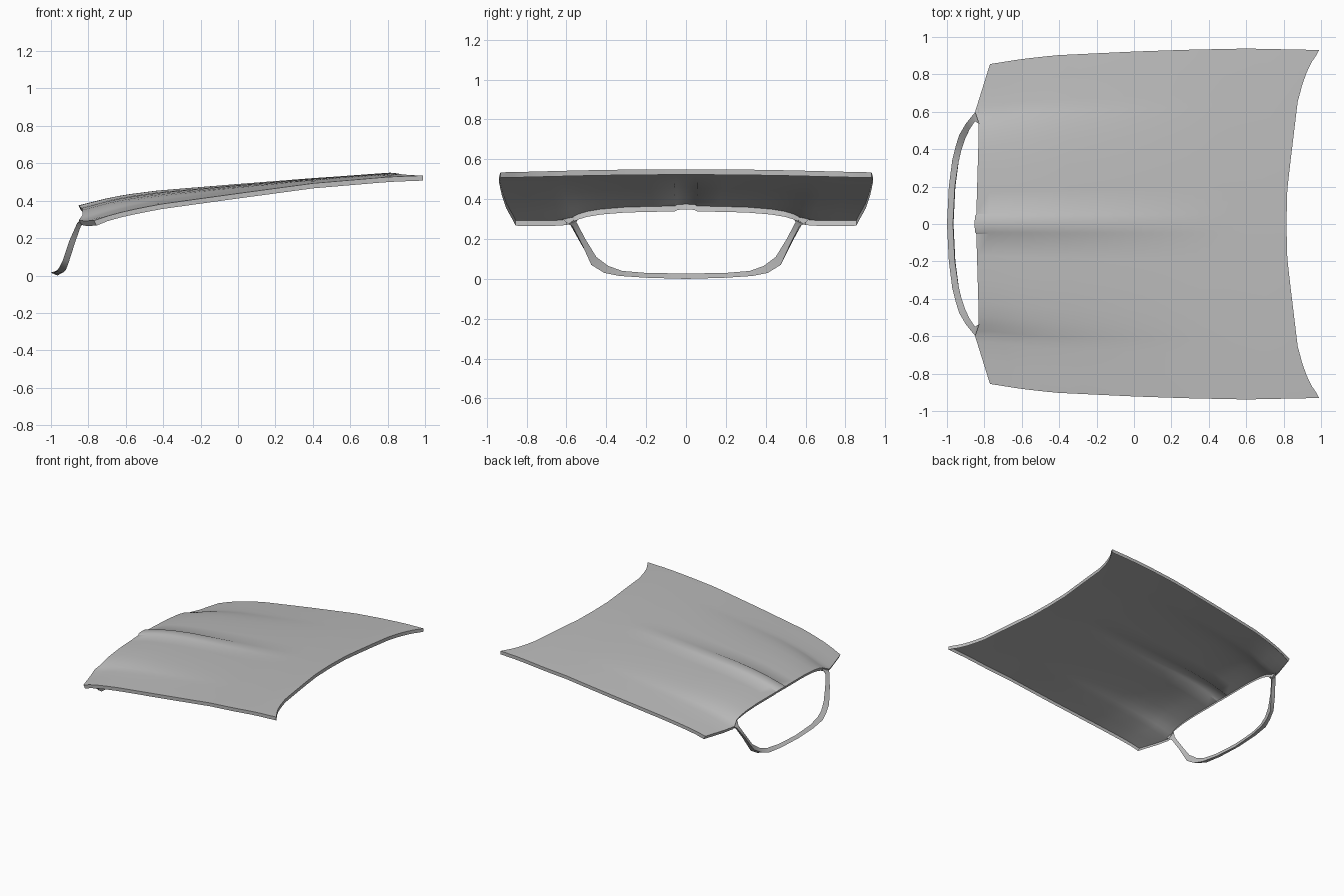
import bpy
import bmesh
import math

default = bpy.data.objects.get("Cube")
if default:
    bpy.data.objects.remove(default, do_unlink=True)


def make_material(name, value):
    material = bpy.data.materials.new(name)
    material.use_nodes = True
    colour = (value, value, value, 1)
    material.diffuse_color = colour
    material.node_tree.nodes["Principled BSDF"].inputs["Base Color"].default_value = colour
    return material


def interpolate(points, position):
    """Piecewise linear curve through (position, value) pairs."""
    if position <= points[0][0]:
        return points[0][1]
    for (start, low), (end, high) in zip(points, points[1:]):
        if position <= end:
            return low + (high - low) * (position - start) / (end - start)
    return points[-1][1]


def finish(bm, name, material, angle):
    mesh = bpy.data.meshes.new(name)
    bm.to_mesh(mesh)
    bm.free()
    part = bpy.data.objects.new(name, mesh)
    bpy.context.collection.objects.link(part)
    mesh.materials.append(material)
    bpy.ops.object.select_all(action="DESELECT")
    part.select_set(True)
    bpy.context.view_layer.objects.active = part
    bpy.ops.object.shade_smooth_by_angle(angle=math.radians(angle))
    return part


grey = make_material("primer grey", 0.5)

# Outline and section curves of the hood panel
front_edge = [(0, -0.853), (0.05, -0.85), (0.064, -0.843), (0.5, -0.832),
              (0.63, -0.83), (0.7, -0.85), (1, -0.77)]
rear_edge = [(0, 0.815), (0.21, 0.82), (0.7, 0.875), (0.84, 0.91),
             (0.93, 0.95), (0.97, 0.975), (1, 0.99)]
half_width = [(-0.77, 0.855), (-0.6, 0.882), (-0.42, 0.902), (0, 0.922),
              (0.3, 0.932), (0.6, 0.938), (1, 0.93)]
crown = [(-0.85, 0.366), (-0.7, 0.405), (-0.6, 0.425), (-0.43, 0.448),
         (0, 0.486), (0.4, 0.52), (0.81, 0.55), (1, 0.555)]
side_drop = [(-0.77, 0.093), (-0.6, 0.08), (-0.4, 0.067), (0, 0.047),
             (0.4, 0.027), (1, 0.02)]
shoulder = [(0, 0), (0.35, 0.1), (0.5, 0.22), (0.6, 0.38), (0.7, 0.74),
            (0.8, 0.87), (1, 1)]
columns = [0, 0.05, 0.064, 0.2, 0.35, 0.5, 0.58, 0.63, 0.67, 0.7,
           0.74, 0.8, 0.87, 0.93, 0.97, 1]
columns = [-c for c in reversed(columns[1:])] + columns
ROWS = 24
LIP = 0.027


def panel_point(across, along):
    t = abs(across)
    x_front, x_rear = interpolate(front_edge, t), interpolate(rear_edge, t)
    x = x_front + (x_rear - x_front) * along
    fade = min(1, max(0, (0.5 - x) / 1.3))
    section = fade * interpolate(shoulder, t) + (1 - fade) * t ** 2
    ridge = 0.009 * fade if t <= 0.05 else 0
    z = interpolate(crown, x) - interpolate(side_drop, x) * section + ridge
    return x, across * interpolate(half_width, x), z


# Hood panel with a folded lip around its border
bm = bmesh.new()
grid = [[bm.verts.new(panel_point(c, r / ROWS)) for c in columns]
        for r in range(ROWS + 1)]
for near, far in zip(grid, grid[1:]):
    for i in range(len(columns) - 1):
        bm.faces.new((near[i], far[i], far[i + 1], near[i + 1]))
front_verts = set(grid[0])
border = [e for e in bm.edges if e.is_boundary]
inset = {}
for edge in border:
    for vert in edge.verts:
        if vert not in inset:
            back = 0.014 if vert in front_verts else 0
            inset[vert] = bm.verts.new((vert.co.x + back, vert.co.y, vert.co.z - LIP))
for edge in border:
    a, b = edge.verts
    bm.faces.new((a, b, inset[b], inset[a]))
bmesh.ops.recalc_face_normals(bm, faces=bm.faces)
bm.normal_update()
if grid[ROWS // 2][5].normal.z < 0:
    bmesh.ops.reverse_faces(bm, faces=bm.faces)
finish(bm, "hood_panel", grey, 35)

# Grille surround: outer, inner and rear corner of each section, middle to top
half = [
    ((-1, 0, 0.015), (-0.968, 0, 0.027), (-0.965, 0, 0)),
    ((-0.99, 0.2, 0.015), (-0.958, 0.2, 0.03), (-0.955, 0.2, 0.006)),
    ((-0.972, 0.34, 0.02), (-0.94, 0.32, 0.04), (-0.937, 0.335, 0.015)),
    ((-0.955, 0.41, 0.045), (-0.925, 0.39, 0.065), (-0.92, 0.41, 0.03)),
    ((-0.935, 0.475, 0.085), (-0.905, 0.45, 0.11), (-0.905, 0.475, 0.07)),
    ((-0.9, 0.535, 0.19), (-0.88, 0.505, 0.2), (-0.87, 0.525, 0.18)),
    ((-0.86, 0.585, 0.28), (-0.85, 0.55, 0.285), (-0.84, 0.57, 0.265)),
    ((-0.83, 0.62, 0.3), (-0.83, 0.535, 0.315), (-0.825, 0.59, 0.275)),
]
mirrored = [[(x, -y, z) for x, y, z in section] for section in reversed(half[1:])]
bm = bmesh.new()
rings = [[bm.verts.new(p) for p in section] for section in mirrored + half]
for ring, following in zip(rings, rings[1:]):
    for i in range(3):
        j = (i + 1) % 3
        bm.faces.new((ring[i], ring[j], following[j], following[i]))
bm.faces.new(rings[0])
bm.faces.new(rings[-1])
bmesh.ops.recalc_face_normals(bm, faces=bm.faces)
finish(bm, "grille_surround", grey, 40)
